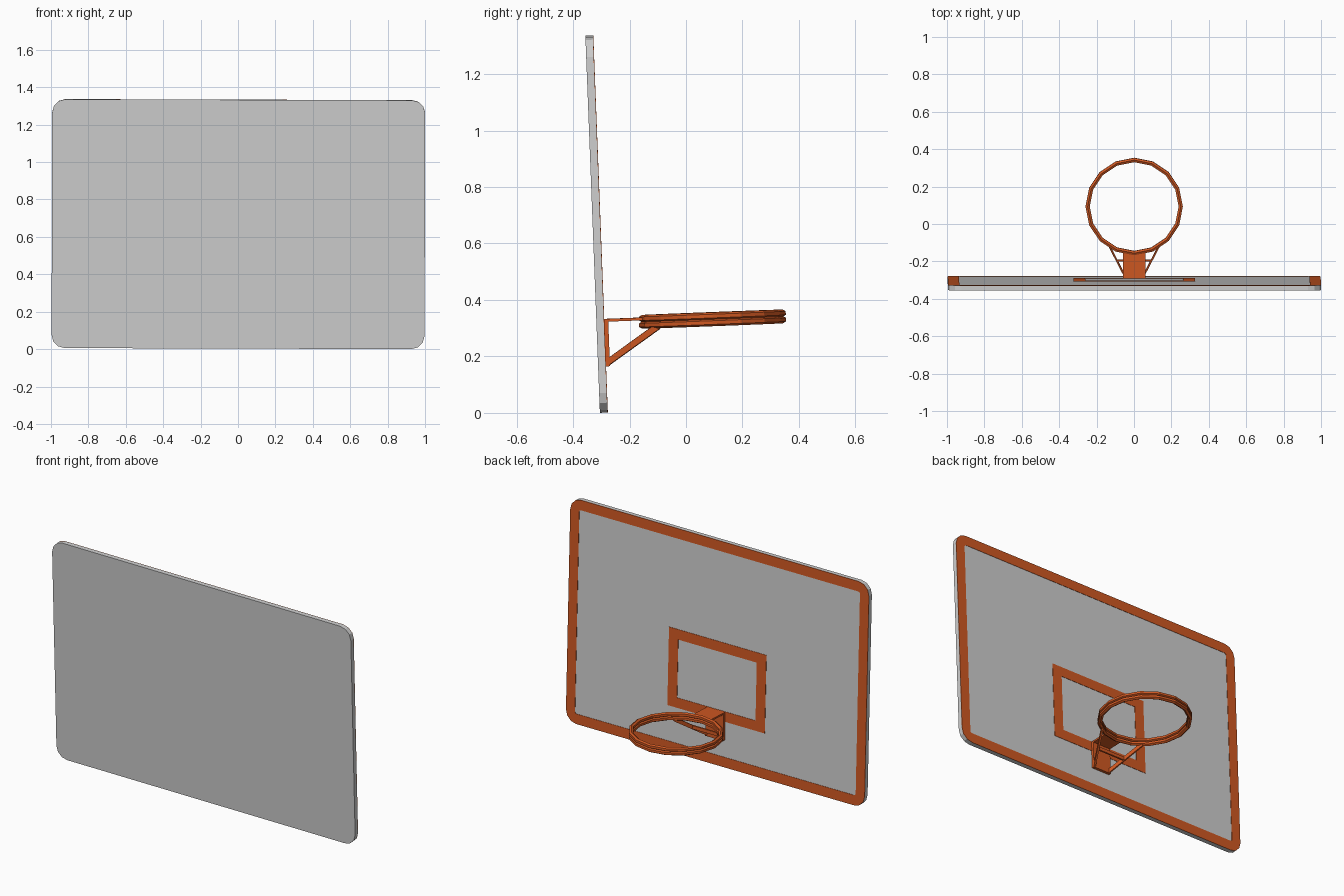
import bpy, bmesh, math
from mathutils import Matrix, Vector

if "Cube" in bpy.data.objects:
    bpy.data.objects.remove(bpy.data.objects["Cube"])

TILT = 0.0385   # whole model leans back slightly
ROLL = 0.003
PLACE = (Matrix.Translation((0, -0.279, 0.004))
         @ Matrix.Rotation(ROLL, 4, 'Y') @ Matrix.Rotation(TILT, 4, 'X'))
W, H, T = 0.997, 1.331, 0.026   # board half width, height, thickness


def material(name, rgb):
    m = bpy.data.materials.new(name)
    m.diffuse_color = (*rgb, 1)
    m.use_nodes = True
    m.node_tree.nodes["Principled BSDF"].inputs["Base Color"].default_value = m.diffuse_color
    return m


GREY = material("board grey", (0.62, 0.62, 0.62))
ORANGE = material("rim orange", (0.63, 0.098, 0.016))


def finish(bm, name, mat):
    bmesh.ops.remove_doubles(bm, verts=bm.verts, dist=1e-5)
    bmesh.ops.recalc_face_normals(bm, faces=bm.faces)
    bm.transform(PLACE)
    me = bpy.data.meshes.new(name)
    bm.to_mesh(me)
    bm.free()
    me.materials.append(mat)
    ob = bpy.data.objects.new(name, me)
    bpy.context.collection.objects.link(ob)
    return ob


def outline(x, z0, z1, r, seg=3):
    """Rounded rectangle as (x, z) points."""
    pts = []
    corners = [(x - r, z1 - r), (-x + r, z1 - r), (-x + r, z0 + r), (x - r, z0 + r)]
    for q, (cx, cz) in enumerate(corners):
        for i in range(seg + 1):
            a = math.pi / 2 * (q + i / seg)
            pts.append((cx + r * math.cos(a), cz + r * math.sin(a)))
    return pts


def slab(name, pts, y0, y1, mat):
    bm = bmesh.new()
    f = bm.faces.new([bm.verts.new((x, y0, z)) for x, z in pts])
    ext = bmesh.ops.extrude_face_region(bm, geom=[f], use_keep_orig=True)
    bmesh.ops.translate(bm, vec=(0, y1 - y0, 0),
                        verts=[v for v in ext["geom"] if isinstance(v, bmesh.types.BMVert)])
    return finish(bm, name, mat)


def frame(name, outer, inner, y0, y1, mat):
    """Flat painted frame between two outlines."""
    bm = bmesh.new()
    loops = [[bm.verts.new((x, y, z)) for x, z in pts]
             for pts, y in ((outer, y0), (outer, y1), (inner, y1), (inner, y0))]
    n = len(outer)
    for k in range(4):
        a, b = loops[k], loops[(k + 1) % 4]
        for i in range(n):
            j = (i + 1) % n
            bm.faces.new((a[i], a[j], b[j], b[i]))
    return finish(bm, name, mat)


def bar(name, p, q, width, height):
    """Square bar from p to q."""
    p, q = Vector(p), Vector(q)
    d = (q - p).normalized()
    side = d.cross(Vector((0, 0, 1))).normalized()
    up = side.cross(d)
    rot = Matrix((side, d, up)).transposed().to_4x4()
    bm = bmesh.new()
    bmesh.ops.create_cube(bm, size=1, matrix=Matrix.Translation((p + q) / 2) @ rot
                          @ Matrix.Diagonal((width, (q - p).length, height, 1)))
    return finish(bm, name, ORANGE)


def ring(name, centre, R, r, n=16, m=6):
    bm = bmesh.new()
    rows = []
    for i in range(n):
        a = 2 * math.pi * i / n
        row = []
        for k in range(m):
            b = 2 * math.pi * (k + 0.5) / m
            rad = R + r * math.cos(b)
            row.append(bm.verts.new((centre[0] + rad * math.cos(a),
                                     centre[1] + rad * math.sin(a),
                                     centre[2] + r * math.sin(b))))
        rows.append(row)
    for i in range(n):
        a, b = rows[i], rows[(i + 1) % n]
        for k in range(m):
            l = (k + 1) % m
            bm.faces.new((a[k], b[k], b[l], a[l]))
    return finish(bm, name, ORANGE)


# backboard with painted border and target rectangle
edge = outline(W, 0, H, 0.07)
slab("backboard", edge, -T, 0, GREY)
frame("border_paint", edge, outline(W - 0.06, 0.06, H - 0.06, 0.012), 0, 0.002, ORANGE)
frame("target_paint", outline(0.325, 0.27, 0.735, 0), outline(0.262, 0.33, 0.675, 0),
      0, 0.002, ORANGE)

# double rim
for k, name in ((-1, "lower_rim"), (1, "upper_rim")):
    ring(name, (0, 0.385, 0.3135 + k * 0.0115), 0.249, 0.013)

# mounting bracket
bar("mount_plate", (0, 0, 0.245), (0, 0.016, 0.245), 0.12, 0.168)
bar("top_plate", (0, 0, 0.324), (0, 0.142, 0.324), 0.12, 0.01)
for s, name in ((-1, "left_strut"), (1, "right_strut")):
    bar(name, (s * 0.05, 0.008, 0.174), (s * 0.143, 0.192, 0.296), 0.01, 0.022)
bar("strut_crossbar", (-0.093, 0.092, 0.231), (0.093, 0.092, 0.231), 0.01, 0.02)
